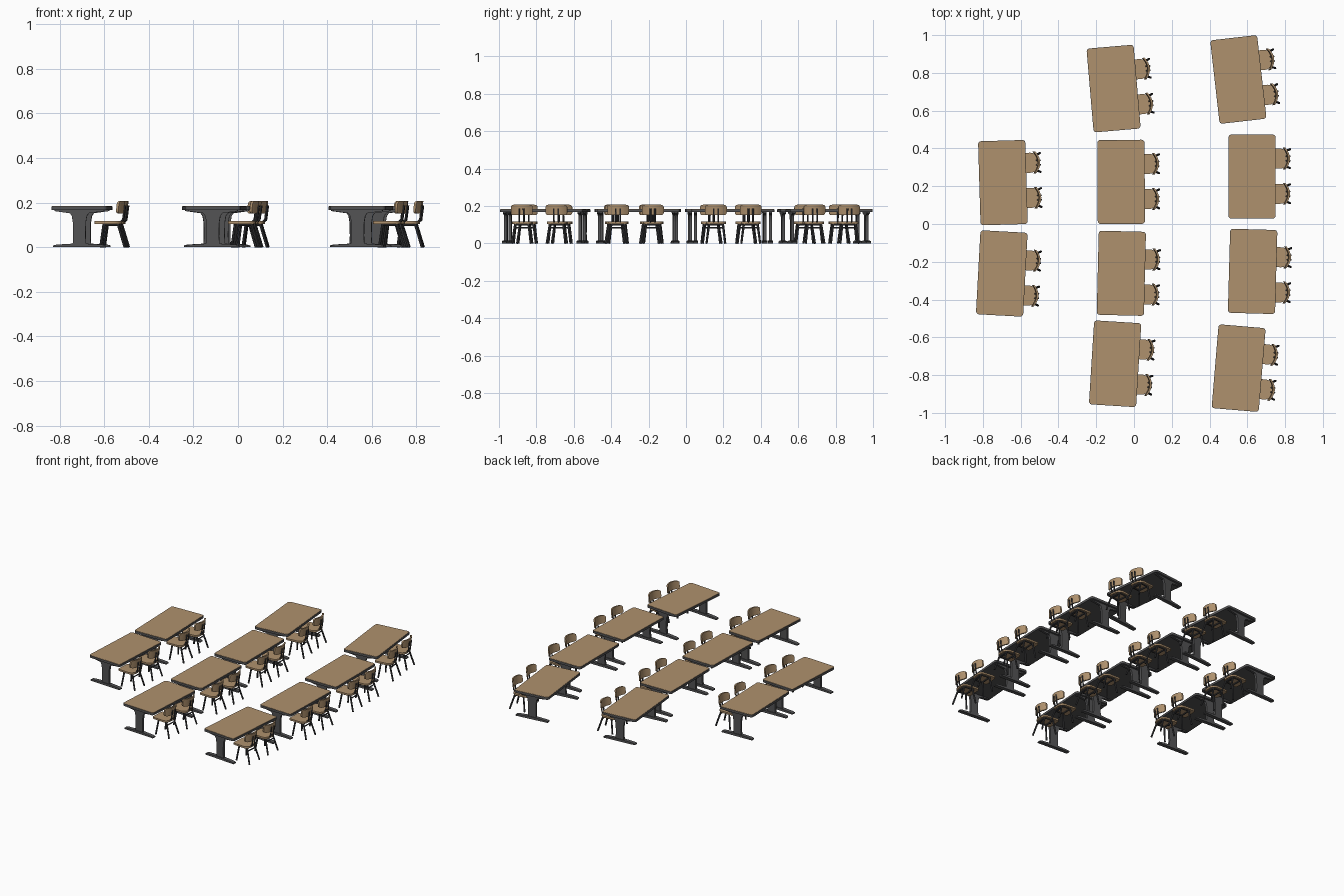
import bpy, bmesh, math
from mathutils import Vector, Matrix

if "Cube" in bpy.data.objects:
    bpy.data.objects.remove(bpy.data.objects["Cube"])


def mat(name, col):
    m = bpy.data.materials.new(name)
    m.diffuse_color = (*col, 1)
    m.use_nodes = True
    m.node_tree.nodes["Principled BSDF"].inputs["Base Color"].default_value = m.diffuse_color
    return m


WOOD = mat("warm wood", (0.43, 0.285, 0.155))
GREY = mat("dark grey metal", (0.085, 0.085, 0.088))
DARK = mat("chair frame charcoal", (0.05, 0.05, 0.054))


def rounded(x0, x1, y0, y1, r_left, r_right, n=5):
    """Rounded rectangle outline with its own radius at each x end."""
    pts = []
    for cx, cy, r, a in ((x1 - r_right, y1 - r_right, r_right, 0),
                         (x0 + r_left, y1 - r_left, r_left, 90),
                         (x0 + r_left, y0 + r_left, r_left, 180),
                         (x1 - r_right, y0 + r_right, r_right, 270)):
        for i in range(n + 1):
            t = math.radians(a + 90 * i / n)
            pts.append((cx + r * math.cos(t), cy + r * math.sin(t)))
    return pts


def prism(bm, pts, lo, hi, to3d=lambda p, h: (p[0], p[1], h)):
    """Extrude a flat outline between two levels."""
    a = [bm.verts.new(to3d(p, lo)) for p in pts]
    b = [bm.verts.new(to3d(p, hi)) for p in pts]
    bm.faces.new(a[::-1])
    bm.faces.new(b)
    for i in range(len(pts)):
        j = (i + 1) % len(pts)
        bm.faces.new((a[i], a[j], b[j], b[i]))


def tube(bm, a, b, r, sides=8):
    a, b = Vector(a), Vector(b)
    d = b - a
    m = Matrix.Translation((a + b) / 2) @ d.to_track_quat('Z', 'Y').to_matrix().to_4x4()
    bmesh.ops.create_cone(bm, cap_ends=True, segments=sides, radius1=r, radius2=r,
                          depth=d.length, matrix=m)


def finish(name, bm, material):
    bmesh.ops.recalc_face_normals(bm, faces=bm.faces)
    me = bpy.data.meshes.new(name)
    bm.to_mesh(me)
    bm.free()
    me.materials.append(material)
    me.shade_smooth()
    me.set_sharp_from_angle(angle=math.radians(35))
    return me


# --- table parts (long axis along y) ---
bm = bmesh.new()
prism(bm, rounded(-.125, .125, -.2225, .2225, .016, .016), .167, .1825)
slab = finish("table_slab", bm, GREY)

bm = bmesh.new()
prism(bm, rounded(-.123, .123, -.2205, .2205, .015, .015), .1825, .1845)
surface = finish("table_surface", bm, WOOD)

# T-shaped end legs: flared column with a tapered arm, and a long foot
half = [(.03, .012), (.028, .05), (.029, .11), (.034, .14), (.042, .152), (.112, .162), (.112, .168)]
column = half + [(-x, z) for x, z in reversed(half)]
foot = [(.117, 0), (.117, .008), (.1, .012), (.03, .016),
        (-.03, .016), (-.1, .012), (-.117, .008), (-.117, 0)]
bm = bmesh.new()
upright = lambda p, h: (p[0], h, p[1])
for s in (-1, 1):
    prism(bm, column, s * .2 - .008, s * .2 + .008, upright)
    prism(bm, foot, s * .2 - .013, s * .2 + .013, upright)
legs = finish("table_legs", bm, GREY)

# --- chair parts (the back is on the +x side) ---
bm = bmesh.new()
prism(bm, rounded(.064, .186, -.053, .053, .014, .036, 6), .105, .117)
seat = finish("chair_seat", bm, WOOD)

# curved backrest: strip of columns bent along a parabola
bm = bmesh.new()
prev = None
N, W, H, R = 16, .058, .028, .014
for i in range(N + 1):
    y = -W * math.cos(math.pi * i / N)
    inset = max(0, abs(y) - (W - R))
    h = H - R + math.sqrt(max(R * R - inset * inset, 0)) + 1e-4
    bend = .198 - .024 * (y / W) ** 2
    ring = [bm.verts.new((bend + dx + .1 * dz, y, .179 + dz))
            for dx, dz in ((-.01, -h), (-.01, h), (0, h), (0, -h))]
    if prev:
        for k in range(4):
            m = (k + 1) % 4
            bm.faces.new((prev[k], prev[m], ring[m], ring[k]))
    else:
        bm.faces.new(ring)
    prev = ring
bm.faces.new(prev)
backrest = finish("chair_backrest", bm, WOOD)

# tubular frame: splayed legs, rails, stretchers and the backrest support
bm = bmesh.new()
for s in (-1, 1):
    tube(bm, (.106, s * .038, .103), (.092, s * .05, 0), .0058)
    tube(bm, (.17, s * .036, .103), (.201, s * .05, 0), .0058)
    tube(bm, (.1, s * .038, .101), (.175, s * .036, .101), .005)
    tube(bm, (.165, s * .012, .101), (.191, s * .012, .122), .0045)
    tube(bm, (.191, s * .012, .12), (.2, s * .012, .187), .0045)
tube(bm, (.106, -.038, .101), (.106, .038, .101), .005)
tube(bm, (.17, -.038, .101), (.17, .038, .101), .005)
tube(bm, (.176, -.038, .084), (.176, .038, .084), .004)
frame = finish("chair_frame", bm, DARK)


def place(me, name, matrix):
    o = bpy.data.objects.new(name, me)
    o.matrix_world = matrix
    bpy.context.collection.objects.link(o)


# table centre x, y, turn in degrees, chair slide along the table
LAYOUT = [(-.694, .222, 1.7, .008), (-.70, -.259, -3.1, -.016),
          (-.108, .72, 4.9, -.002), (-.068, .226, .3, .002),
          (-.067, -.258, -1.4, -.016), (-.10, -.737, -3.6, -.008),
          (.5525, .768, 6.5, -.005), (.625, .254, 0, .002),
          (.628, -.248, -1.6, -.014), (.554, -.76, -4.8, -.008)]
for x, y, turn, slide in LAYOUT:
    base = Matrix.Translation((x, y - .003, 0)) @ Matrix.Rotation(math.radians(turn), 4, 'Z')
    for me in (slab, surface, legs):
        place(me, me.name, base)
    for s in (-1, 1):
        spot = base @ Matrix.Translation((0, s * .093 + slide, 0))
        for me in (seat, backrest, frame):
            place(me, me.name, spot)
